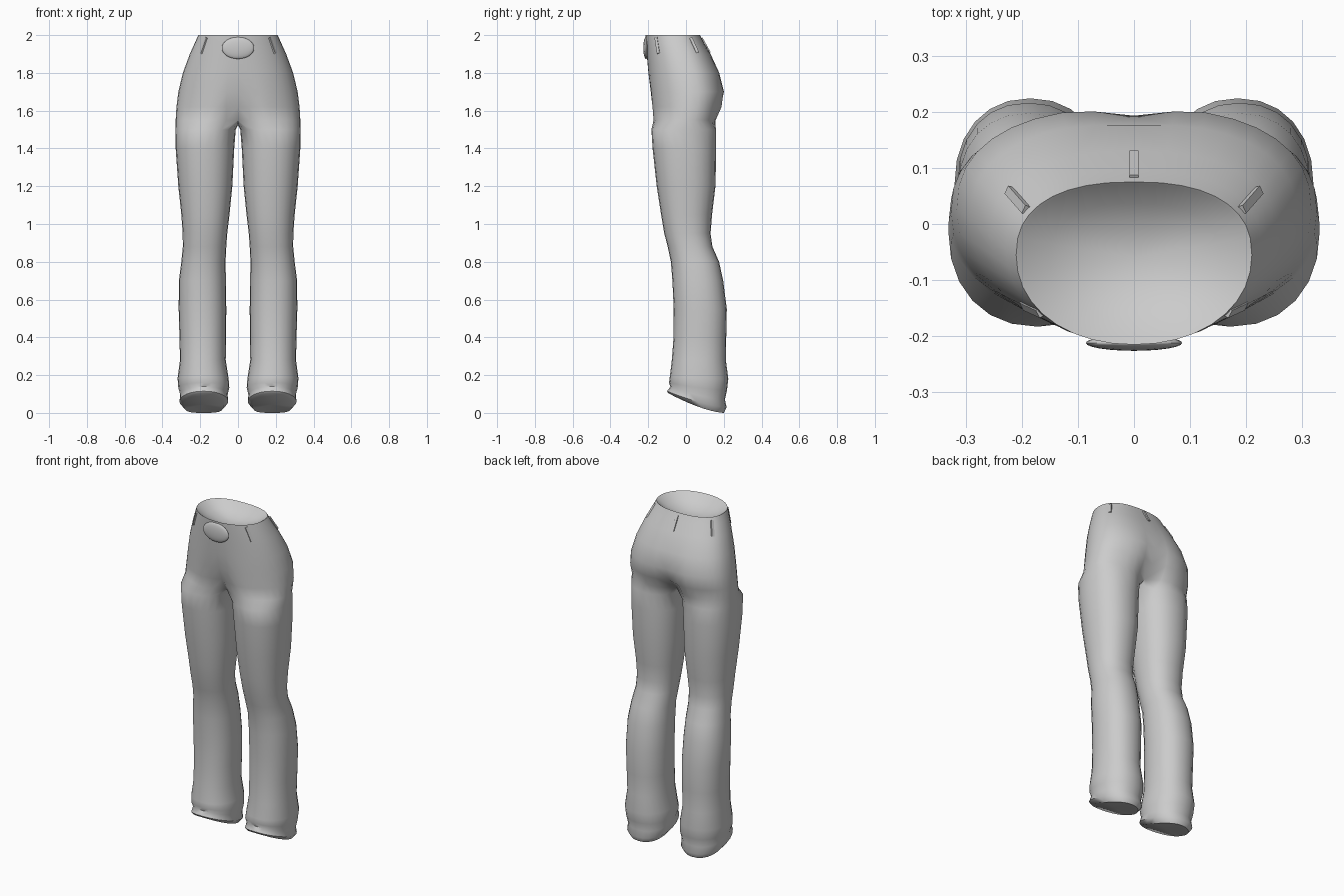
import bpy, bmesh, math
from mathutils import Matrix, Vector

old = bpy.data.objects.get("Cube")
if old:
    bpy.data.objects.remove(old, do_unlink=True)

cloth = bpy.data.materials.new("light_grey_cloth")
cloth.use_nodes = True
grey = (0.6, 0.6, 0.6, 1)
cloth.diffuse_color = grey
cloth.node_tree.nodes["Principled BSDF"].inputs["Base Color"].default_value = grey

# Hip rings: z, half width, front y, back y, depth of the centre crease
HIPS = [(2.0, .21, -.215, .075, 0), (1.96, .228, -.213, .095, 0),
        (1.9, .255, -.208, .13, 0), (1.8, .292, -.203, .18, .004),
        (1.7, .316, -.197, .208, .015), (1.62, .326, -.192, .198, .04),
        (1.55, .33, -.187, .167, .075)]

# Leg rings: z at the back, inner x, outer x, front y, back y, rise at the front
LEG = [(1.5, .012, .331, -.183, .16, 0), (1.4, .02, .33, -.177, .16, 0),
       (1.2, .03, .316, -.155, .156, 0), (1.05, .045, .3, -.132, .138, 0),
       (.95, .057, .293, -.115, .13, 0), (.88, .062, .292, -.097, .14, 0),
       (.8, .066, .3, -.08, .175, 0), (.7, .064, .313, -.072, .197, 0),
       (.55, .062, .314, -.065, .216, 0), (.4, .063, .31, -.066, .213, 0),
       (.28, .065, .307, -.075, .211, 0), (.18, .05, .32, -.086, .224, .01),
       (.12, .046, .316, -.09, .217, .04), (.07, .055, .306, -.083, .206, .07),
       (.03, .052, .31, -.1, .215, .085), (0, .075, .287, -.095, .2, .105)]

OUTER, INNER = 18, 6      # segments on the outer and inner side of a leg
AROUND = OUTER + INNER


def power(value, n):
    return math.copysign(abs(value) ** (2 / n), value)


def hip_arc(row):
    """Left half of a hip ring, from front centre to back centre."""
    z, w, front, back, crease = row
    mid = front + .55 * (back - front)
    pts = []
    for k in range(OUTER + 1):
        a = math.pi * k / OUTER
        c, s = math.cos(a), max(math.sin(a), 0)
        n = 2.1 if c > 0 else 2.4
        x = 0 if k in (0, OUTER) else w * power(s, n)
        y = mid - power(c, n) * (mid - front if c > 0 else back - mid)
        y += math.copysign(crease, c) * math.exp(-(x / .07) ** 2)
        pts.append(Vector((x, y, z)))
    return pts


def leg_ring(row):
    """Closed ring round the left leg, starting at the inner front."""
    z, xi, xo, front, back, rise = row
    pts = []
    for k in range(AROUND):
        a = math.tau * k / AROUND - math.pi / 4
        x = (xi + xo) / 2 + (xo - xi) / 2 * power(math.sin(a), 2.2)
        y = (front + back) / 2 - (back - front) / 2 * power(math.cos(a), 2.2)
        u = max((back - y) / (back - front), 0)
        pts.append(Vector((x, y, z + rise * u ** 1.5)))
    return pts


def finish(bm, name, smooth=True):
    mesh = bpy.data.meshes.new(name)
    bm.to_mesh(mesh)
    bm.free()
    obj = bpy.data.objects.new(name, mesh)
    bpy.context.collection.objects.link(obj)
    mesh.materials.append(cloth)
    if smooth:
        bpy.ops.object.select_all(action='DESELECT')
        obj.select_set(True)
        bpy.context.view_layer.objects.active = obj
        bpy.ops.object.shade_smooth_by_angle(angle=math.radians(50))
    return obj


# Trousers: build the left half, then mirror it
bm = bmesh.new()


def add_ring(pts):
    return [bm.verts.new(p) for p in pts]


def bridge(a, b, closed=False):
    for i in range(len(a) if closed else len(a) - 1):
        j = (i + 1) % len(a)
        bm.faces.new((a[i], a[j], b[j], b[i]))


def fan(ring, centre, closed=False):
    tip = bm.verts.new(centre)
    for i in range(len(ring) if closed else len(ring) - 1):
        bm.faces.new((ring[i], ring[(i + 1) % len(ring)], tip))


# Sunken waist lining
hip_rings = [add_ring(hip_arc(row)) for row in HIPS]
hub = Vector((0, -.06, 2.0))
previous = hip_rings[0]
for scale, drop in ((.97, .004), (.72, .04), (.36, .065)):
    ring = add_ring([hub + (v.co - hub) * scale - Vector((0, 0, drop))
                     for v in hip_rings[0]])
    bridge(previous, ring)
    previous = ring
fan(previous, hub - Vector((0, 0, .075)))

# Hips
for a, b in zip(hip_rings, hip_rings[1:]):
    bridge(a, b)

# Crotch line joins the hip arc into a closed ring
split = hip_rings[-1]
front, back = split[0].co, split[-1].co
for j in range(1, INNER):
    t = j / INNER
    p = back.lerp(front, t)
    p.z -= .025 * math.sin(math.pi * t)
    split.append(bm.verts.new(p))

# Leg and closed hem
previous = split
for row in LEG:
    ring = add_ring(leg_ring(row))
    bridge(previous, ring, True)
    previous = ring
fan(previous, sum((v.co for v in previous), Vector()) / AROUND, True)

bmesh.ops.mirror(bm, geom=bm.verts[:] + bm.edges[:] + bm.faces[:],
                 matrix=Matrix.Identity(4), merge_dist=.0001, axis='X')
bmesh.ops.remove_doubles(bm, verts=bm.verts[:], dist=.0001)
bmesh.ops.recalc_face_normals(bm, faces=bm.faces[:])
finish(bm, "trousers")


# Belt loops lying on the waistband
def belt_loop(name, index, side):
    low, high = hip_arc(HIPS[2])[index], hip_arc(HIPS[0])[index]
    low.x *= side
    high.x *= side
    up = (high - low).normalized()
    out = Vector((low.x, low.y + .04, 0))
    across = up.cross(out).normalized()
    out = across.cross(up)
    turn = Matrix((across, out, up)).transposed().to_4x4()
    place = Matrix.Translation((low + high) / 2 - up * .005)
    loop = bmesh.new()
    bmesh.ops.create_cube(loop, size=1, matrix=place @ turn
                          @ Matrix.Diagonal((.016, .01, .09, 1)))
    finish(loop, name, False)


for side, label in ((1, "left"), (-1, "right")):
    belt_loop("front_belt_loop_" + label, 5, side)
    belt_loop("rear_belt_loop_" + label, 12, side)
belt_loop("centre_belt_loop", OUTER, 1)

# Oval buckle
bm = bmesh.new()
bmesh.ops.create_uvsphere(bm, u_segments=24, v_segments=12, radius=1,
                          matrix=Matrix.Translation((0, -.212, 1.932))
                          @ Matrix.Diagonal((.086, .014, .058, 1)))
finish(bm, "buckle")
